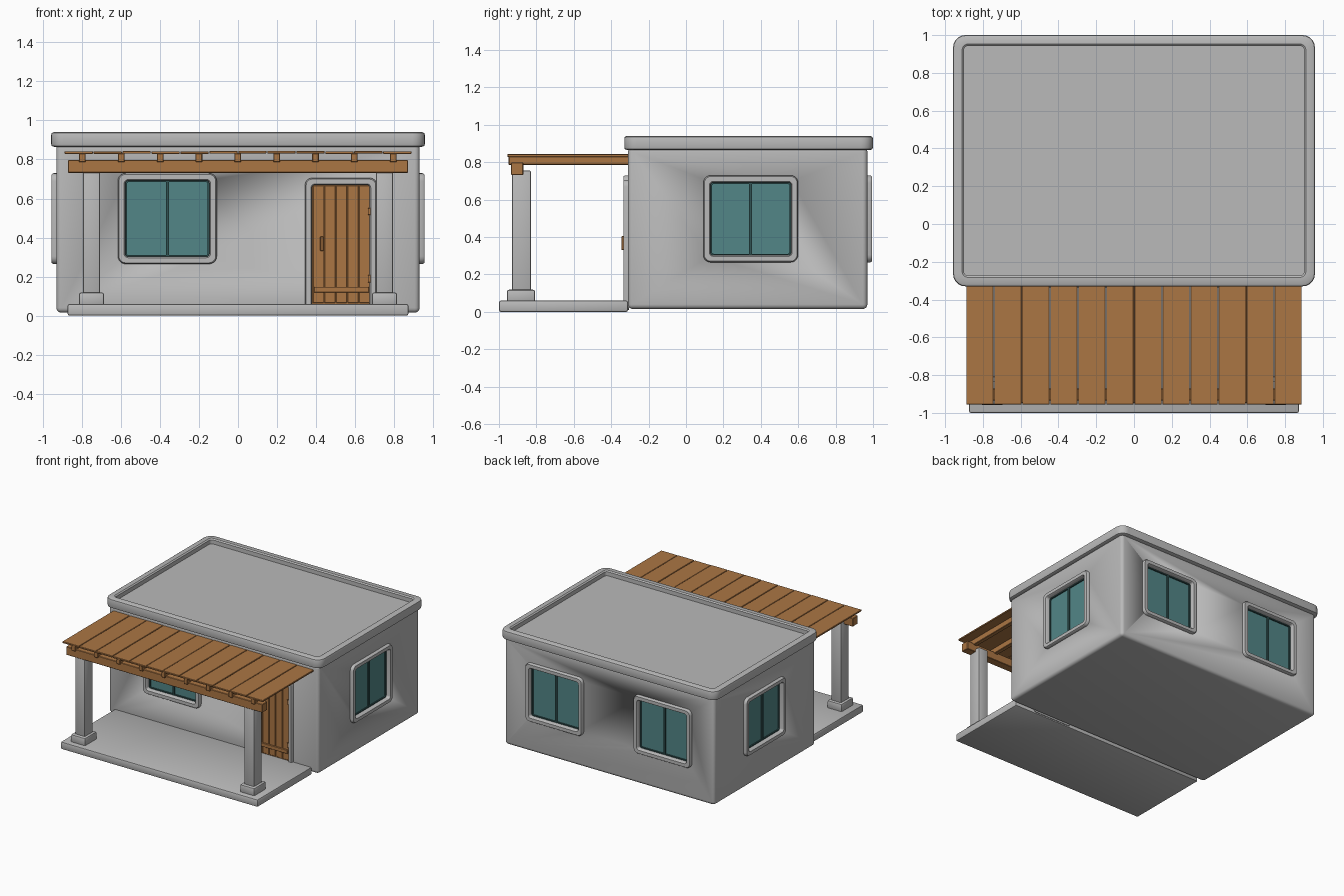
import bpy, bmesh, math, random
from mathutils import Matrix, Vector

random.seed(4)
if "Cube" in bpy.data.objects:
    bpy.data.objects.remove(bpy.data.objects["Cube"])


def material(name, r, g, b):
    m = bpy.data.materials.new(name)
    m.use_nodes = True
    m.diffuse_color = (r, g, b, 1)
    m.node_tree.nodes["Principled BSDF"].inputs["Base Color"].default_value = (r, g, b, 1)
    return m


PLASTER = material("grey plaster", 0.49, 0.49, 0.49)
WOOD = material("brown wood", 0.41, 0.18, 0.057)
GLASS = material("teal glass", 0.085, 0.24, 0.245)
SASH = material("dark teal sash", 0.03, 0.085, 0.085)


def finish(name, bm, mat, matrix=None):
    bmesh.ops.recalc_face_normals(bm, faces=bm.faces)
    me = bpy.data.meshes.new(name)
    bm.to_mesh(me)
    bm.free()
    me.materials.append(mat)
    ob = bpy.data.objects.new(name, me)
    bpy.context.collection.objects.link(ob)
    if matrix:
        ob.matrix_world = matrix
    bpy.ops.object.select_all(action="DESELECT")
    ob.select_set(True)
    bpy.context.view_layer.objects.active = ob
    bpy.ops.object.shade_smooth_by_angle(angle=math.radians(35))
    return ob


def box(name, xs, ys, zs, mat, bevel=0.0, segments=1, matrix=None):
    """Box between coordinate pairs, with optional rounded edges."""
    bm = bmesh.new()
    bmesh.ops.create_cube(bm, size=1)
    for v in bm.verts:
        v.co = Vector([(p[0] + p[1]) / 2 + c * (p[1] - p[0])
                       for p, c in zip((xs, ys, zs), v.co)])
    if bevel:
        bmesh.ops.bevel(bm, geom=bm.edges[:], offset=bevel, segments=segments,
                        profile=0.5, affect="EDGES")
    return finish(name, bm, mat, matrix)


def loft(name, sections, mat, matrix, closed):
    """Skin rounded rectangles (width, height, corner radius, depth y)."""
    bm = bmesh.new()
    steps = 5
    loops = []
    for w, h, r, d in sections:
        loop = []
        for q, (sx, sz) in enumerate(((1, 1), (-1, 1), (-1, -1), (1, -1))):
            for i in range(steps + 1):
                a = (q + i / steps) * math.pi / 2
                loop.append(bm.verts.new((sx * (w / 2 - r) + r * math.cos(a), d,
                                          sz * (h / 2 - r) + r * math.sin(a))))
        loops.append(loop)
    pairs = list(zip(loops, loops[1:]))
    if closed:
        pairs.append((loops[-1], loops[0]))
    else:
        bm.faces.new(loops[0])
        bm.faces.new(loops[-1])
    for a, b in pairs:
        for i in range(len(a)):
            j = (i + 1) % len(a)
            bm.faces.new((a[i], a[j], b[j], b[i]))
    return finish(name, bm, mat, matrix)


def surround(name, w, h, rim, r, matrix, back=0.03):
    """Softened trim standing proud of the wall."""
    iw, ih = w - 2 * rim, h - 2 * rim
    e = 0.012
    return loft(name, [(w, h, r, 0.005), (w, h, r, -0.016),
                       (w - e, h - e, r - e / 2, -0.025),
                       (iw + e, ih + e, 0.021, -0.025), (iw, ih, 0.015, -0.016),
                       (iw, ih, 0.015, back), (iw + e, ih + e, 0.021, back),
                       (iw + e, ih + e, 0.021, 0.005)],
                PLASTER, matrix, True)


# House body
walls = box("house_walls", (-0.93, 0.93), (-0.31, 0.97), (0.015, 0.88), PLASTER, 0.025, 4)

# Flat roof with raised rim
loft("roof_parapet", [(1.885, 1.30, 0.05, 0.865), (1.909, 1.324, 0.062, 0.87),
                      (1.915, 1.33, 0.065, 0.88), (1.915, 1.33, 0.065, 0.925),
                      (1.909, 1.324, 0.062, 0.935), (1.89, 1.305, 0.052, 0.94),
                      (1.82, 1.235, 0.03, 0.94), (1.80, 1.215, 0.02, 0.932),
                      (1.80, 1.215, 0.02, 0.90)],
     PLASTER, Matrix.Translation((0, 0.335, 0)) @ Matrix.Rotation(math.pi / 2, 4, "X"), False)

# Windows: recess, trim, sash, divider and two panes
windows = {"front": (-0.362, -0.31, 0), "right": (0.93, 0.346, 90), "left": (-0.93, 0.346, -90),
           "back_a": (-0.48, 0.97, 180), "back_b": (0.48, 0.97, 180)}
for side, (x, y, turn) in windows.items():
    m = Matrix.Translation((x, y, 0.497)) @ Matrix.Rotation(math.radians(turn), 4, "Z")
    cutter = box("window_cutter", (-0.22, 0.22), (-0.06, 0.04), (-0.2, 0.2), PLASTER, matrix=m)
    cutter.hide_render = True
    bpy.context.view_layer.objects.active = walls
    mod = walls.modifiers.new("recess", "BOOLEAN")
    mod.operation = "DIFFERENCE"
    mod.solver = "EXACT"
    mod.object = cutter
    bpy.ops.object.modifier_apply(modifier=mod.name)
    bpy.data.objects.remove(cutter)
    surround(side + "_window_trim", 0.507, 0.465, 0.038, 0.04, m)
    loft(side + "_window_sash", [(0.43, 0.39, 0.015, 0.008), (0.414, 0.374, 0.01, 0.008),
                                 (0.414, 0.374, 0.01, 0.03), (0.43, 0.39, 0.015, 0.03)],
         SASH, m, True)
    box(side + "_window_divider", (-0.008, 0.008), (0.008, 0.03), (-0.19, 0.19), SASH, matrix=m)
    box(side + "_window_glass", (-0.214, 0.214), (0.018, 0.035), (-0.194, 0.194), GLASS, matrix=m)

# Porch floor
box("porch_floor", (-0.873, 0.873), (-1.0, -0.31), (0, 0.06), PLASTER, 0.01, 2)

# Door trim, its sill hidden in the floor
surround("door_trim", 0.367, 0.695, 0.036, 0.035,
         Matrix.Translation((0.527, -0.31, 0.3575)), back=0.01)

# Plank door with brace, handle and hinges
box("door_backing", (0.38, 0.68), (-0.314, -0.305), (0.05, 0.67), WOOD)
left, plank = 0.382, 0.0592
for i in range(5):
    box("door_plank", (left + i * plank + 0.002, left + (i + 1) * plank - 0.002),
        (-0.322, -0.31), (0.065, 0.667), WOOD, 0.002)
box("door_brace", (0.39, 0.67), (-0.332, -0.32), (0.118, 0.148), WOOD, 0.002)
box("door_handle", (0.421, 0.439), (-0.345, -0.32), (0.33, 0.405), WOOD, 0.003)
for z in (0.17, 0.515):
    box("door_hinge", (0.665, 0.681), (-0.333, -0.318), (z, z + 0.037), WOOD, 0.002)

# Porch posts on plinths
for s in (-1, 1):
    x = s * 0.75
    box("porch_post", (x - 0.043, x + 0.043), (-0.93, -0.83), (0.05, 0.755), PLASTER, 0.006, 2)
    box("post_plinth", (x - 0.064, x + 0.064), (-0.957, -0.807), (0.05, 0.118), PLASTER, 0.01, 2)

# Canopy: front beam, rafters and roof planks
box("canopy_beam", (-0.87, 0.87), (-0.935, -0.87), (0.732, 0.798), WOOD, 0.003)
for i in range(9):
    x = -0.797 + i * 0.199
    box("canopy_rafter", (x - 0.017, x + 0.017), (-0.948, -0.3), (0.786, 0.832), WOOD, 0.003)
count = 12
pitch = 1.78 / count
for i in range(count):
    x, lift = -0.89 + i * pitch, random.uniform(-0.002, 0.002)
    box("canopy_plank", (x + 0.002, x + pitch - 0.002), (-0.955, -0.3),
        (0.83 + lift, 0.843 + lift), WOOD, 0.002)
